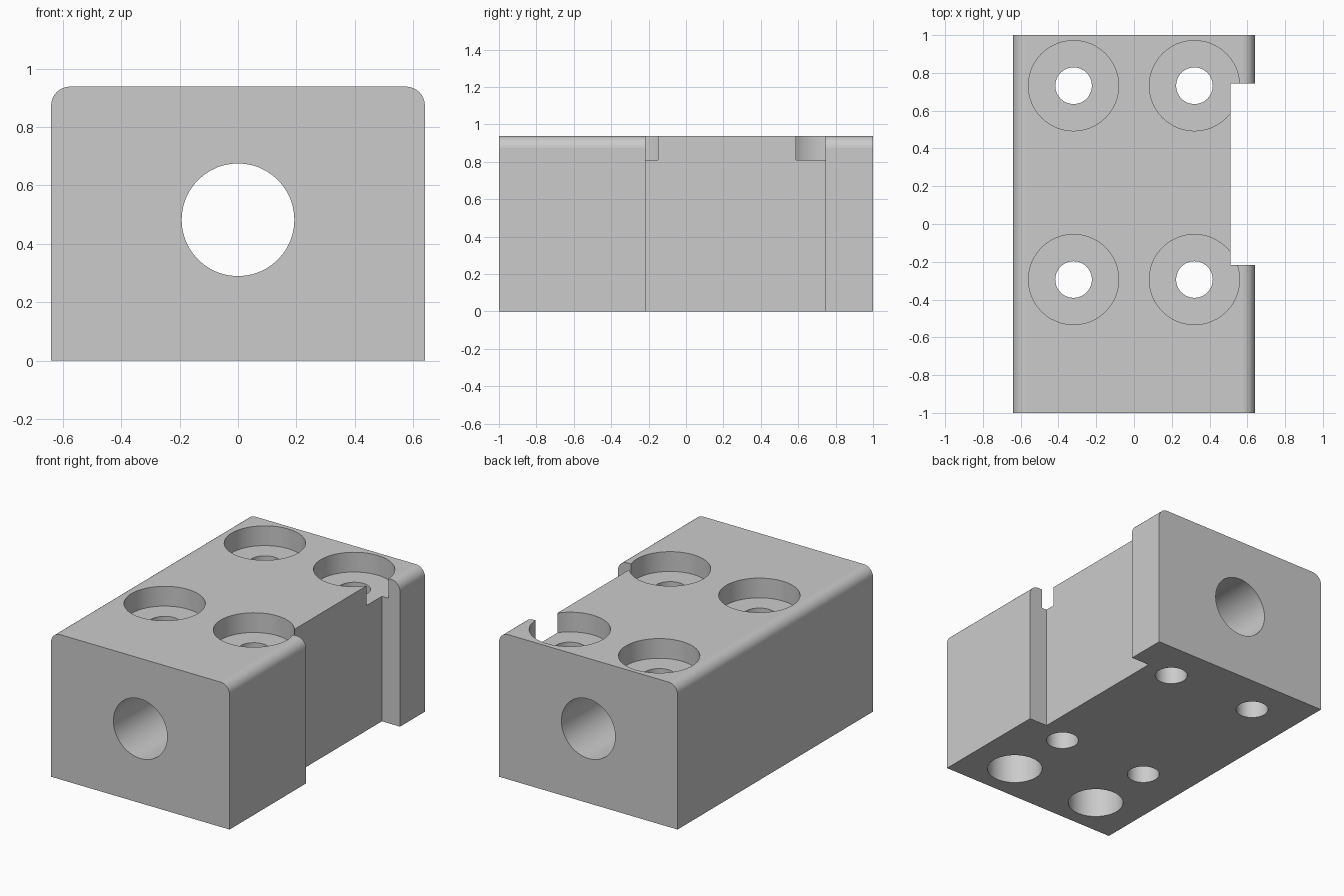
import bpy, bmesh, math
from mathutils import Matrix, Vector

cube = bpy.data.objects.get("Cube")
if cube:
    bpy.data.objects.remove(cube, do_unlink=True)

W, L, H = 0.64, 1.0, 0.938      # half width, half length, height
FILLET = 0.065
BOLT_X = 0.32

grey = bpy.data.materials.new("plain grey")
grey.use_nodes = True
grey.diffuse_color = (0.6, 0.6, 0.6, 1)
grey.node_tree.nodes["Principled BSDF"].inputs["Base Color"].default_value = (0.6, 0.6, 0.6, 1)


def add_object(name, bm):
    bmesh.ops.recalc_face_normals(bm, faces=bm.faces)
    mesh = bpy.data.meshes.new(name)
    bm.to_mesh(mesh)
    bm.free()
    mesh.materials.append(grey)
    obj = bpy.data.objects.new(name, mesh)
    bpy.context.collection.objects.link(obj)
    return obj


def cylinder(name, centre, radius, depth, along_y=False):
    bm = bmesh.new()
    turn = Matrix.Rotation(math.pi / 2, 4, "X") if along_y else Matrix()
    bmesh.ops.create_cone(bm, cap_ends=True, segments=48, radius1=radius, radius2=radius,
                          depth=depth, matrix=Matrix.Translation(centre) @ turn)
    return add_object(name, bm)


def box(name, low, high):
    bm = bmesh.new()
    low, high = Vector(low), Vector(high)
    bmesh.ops.create_cube(bm, size=1, matrix=Matrix.Translation((low + high) / 2)
                          @ Matrix.Diagonal((*(high - low), 1)))
    return add_object(name, bm)


# Block: rectangle with two rounded top corners, extruded along its length
profile = [(-W, 0), (W, 0)]
for side, start in ((1, 0), (-1, 90)):
    for i in range(9):
        a = math.radians(start + i * 90 / 8)
        profile.append((side * (W - FILLET) + FILLET * math.cos(a),
                        H - FILLET + FILLET * math.sin(a)))
bm = bmesh.new()
face = bm.faces.new([bm.verts.new((x, -L, z)) for x, z in profile])
new = bmesh.ops.extrude_face_region(bm, geom=[face])["geom"]
bmesh.ops.translate(bm, vec=(0, 2 * L, 0), verts=[v for v in new if isinstance(v, bmesh.types.BMVert)])
block = add_object("bearing_block", bm)

# Cutters: lengthwise bore, side notch, stepped bolt holes, blind holes below
cutters = [
    cylinder("bore_cutter", (0, 0, 0.482), 0.193, 3, along_y=True),
    box("notch_cutter", (0.51, -0.217, -0.5), (1, 0.745, 1.5)),
]
for x in (-BOLT_X, BOLT_X):
    for y in (-0.294, 0.732):
        cutters.append(cylinder("counterbore_cutter", (x, y, 0.81 + 0.25), 0.239, 0.5))
        cutters.append(cylinder("bolt_hole_cutter", (x, y, 0.5), 0.097, 2))
    cutters.append(cylinder("blind_hole_cutter", (x, -0.743, 0), 0.166, 0.64))

for cutter in cutters:
    cutter.hide_render = True
    mod = block.modifiers.new(cutter.name, "BOOLEAN")
    mod.operation = "DIFFERENCE"
    mod.solver = "EXACT"
    mod.object = cutter

# Bake the cuts and drop the cutters
bpy.context.view_layer.update()
graph = bpy.context.evaluated_depsgraph_get()
cut_mesh = bpy.data.meshes.new_from_object(block.evaluated_get(graph))
block.modifiers.clear()
block.data = cut_mesh
for cutter in cutters:
    bpy.data.objects.remove(cutter, do_unlink=True)

# Smooth the round walls, keep the plane faces flat
bpy.context.view_layer.objects.active = block
block.select_set(True)
bpy.ops.object.shade_smooth_by_angle(angle=math.radians(30))
for poly in block.data.polygons:
    poly.use_smooth = max(abs(c) for c in poly.normal) < 0.9999
